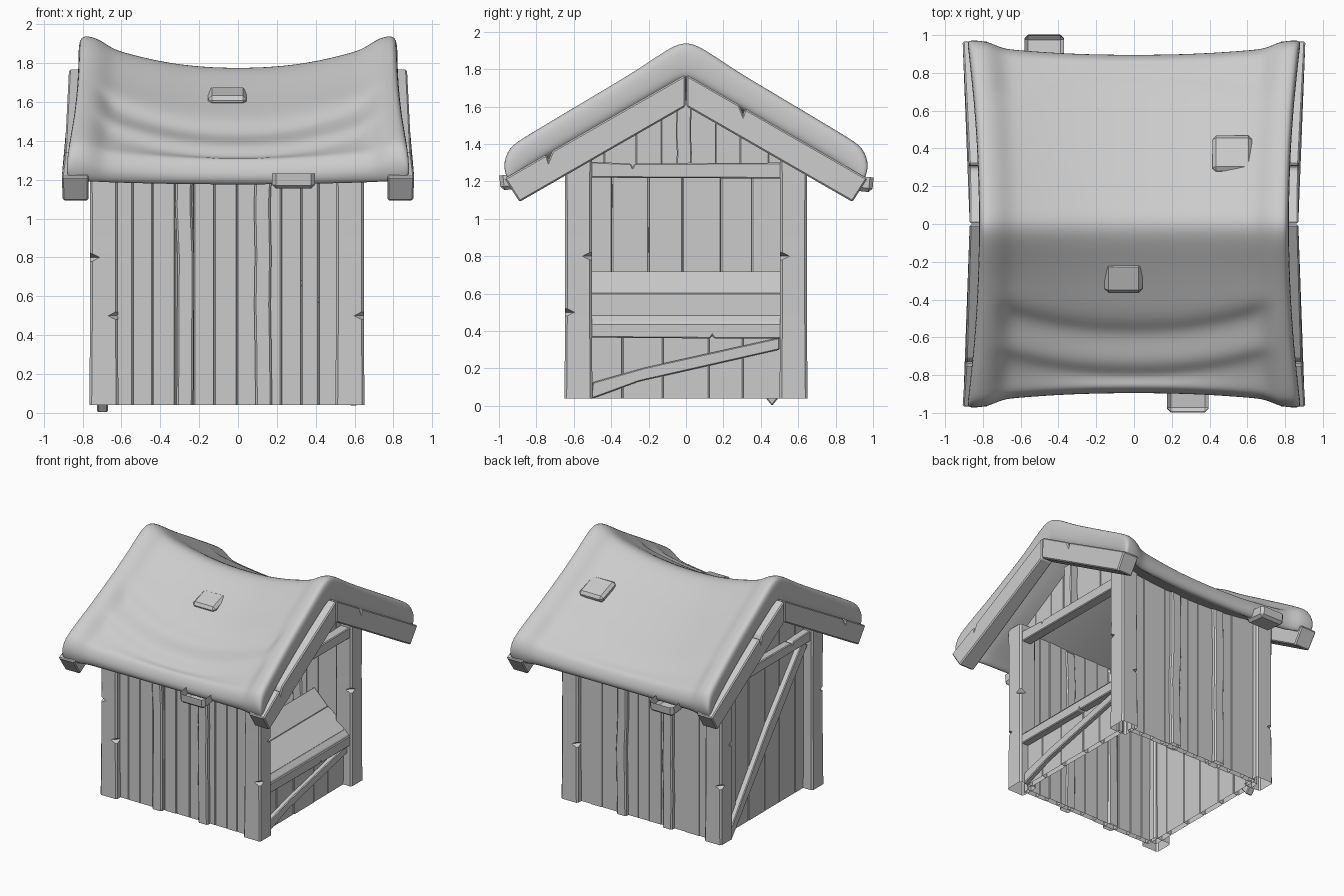
import bpy, bmesh, math, random
from mathutils import Vector

random.seed(4)
cube = bpy.data.objects.get("Cube")
if cube:
    bpy.data.objects.remove(cube, do_unlink=True)

grey = bpy.data.materials.new("weathered grey")
grey.use_nodes = True
tone = (0.6, 0.6, 0.6, 1)
grey.diffuse_color = tone
grey.node_tree.nodes["Principled BSDF"].inputs["Base Color"].default_value = tone
FLOOR = .04


def finish(name, bm, bevel=0.0):
    """Open the undersides on the ground, then make the object."""
    bmesh.ops.recalc_face_normals(bm, faces=bm.faces[:])
    under = [f for f in bm.faces if all(abs(v.co.z - FLOOR) < .001 for v in f.verts)]
    bmesh.ops.delete(bm, geom=under, context="FACES")
    mesh = bpy.data.meshes.new(name)
    bm.to_mesh(mesh)
    bm.free()
    mesh.materials.append(grey)
    ob = bpy.data.objects.new(name, mesh)
    bpy.context.collection.objects.link(ob)
    if bevel:
        mod = ob.modifiers.new("worn edges", "BEVEL")
        mod.width = bevel
        mod.segments = 1
    return ob


def boards(name, outlines, axis, a, b, bevel=0.006, jitter=0.0):
    """Extrude flat outlines from a to b along the x or y axis."""
    bm = bmesh.new()
    for outline in outlines:
        d = random.uniform(-jitter, jitter)
        rings = []
        for depth in (a + d, b + d):
            rings.append([bm.verts.new((depth, h, v) if axis == "x" else (h, depth, v))
                          for h, v in outline])
        bm.faces.new(rings[0])
        bm.faces.new(rings[1][::-1])
        n = len(outline)
        for i in range(n):
            j = (i + 1) % n
            bm.faces.new((rings[0][i], rings[0][j], rings[1][j], rings[1][i]))
    return finish(name, bm, bevel)


def plank_row(lo, hi, n, top):
    """Outlines of n uneven upright planks, with top given as a function."""
    step = (hi - lo) / n
    cuts = [lo] + [lo + step * i + random.uniform(-.15, .15) * step
                   for i in range(1, n)] + [hi]
    row = []
    for p, q in zip(cuts, cuts[1:]):
        p, q = p + .001, q - .001
        m = 0 if p < 0 < q else (p + q) / 2
        row.append([(p, FLOOR), (q, FLOOR), (q, top(q)), (m, top(m)), (p, top(p))])
    return row


def crooked(c, w, z0, z1, wob=0.007):
    """Outline of a hand-cut upright that wavers a little."""
    n = 5
    mids = [(c + random.uniform(-wob, wob), z0 + (z1 - z0) * i / n) for i in range(n + 1)]
    return [(x - w / 2, z) for x, z in mids] + [(x + w / 2, z) for x, z in mids[::-1]]


def gable(y):
    return 1.72 - .575 * abs(y)


# Long walls with cover battens
for side, label in ((-1, "front"), (1, "back")):
    boards(label + "_wall", plank_row(-.64, .53, 11, lambda x: 1.35),
           "y", side * .56, side * .603, .004, .003)
    boards(label + "_battens", [crooked(x, .085, FLOOR, 1.33) for x in (-.275, .13)],
           "y", side * .55, side * .635, .01)

# End wall, upper gable and low panel under the counter
boards("left_wall", plank_row(-.57, .57, 6, gable), "x", -.685, -.642, .004, .003)
upper = [[(y, max(z, 1.25)) for y, z in plank] for plank in plank_row(-.57, .57, 8, gable)]
boards("right_gable", upper, "x", .52, .56, .004, .003)
boards("right_low_panel", plank_row(-.52, .52, 5, lambda y: .42),
       "x", .54, .58, .004, .003)


# Corner posts: bowed square tubes, each with two nicked corners
def post(name, cx, cy, nicks):
    bm = bmesh.new()
    heights = [(FLOOR, 1), (.3, .97), (.9, .95), (1.36, .97)]
    for z, _ in nicks:
        heights += [(z - .02, .955), (z, .955), (z + .02, .955)]
    rings = []
    for z, grow in sorted(heights):
        ring = []
        w = .075 * grow
        for sx, sy in ((-1, -1), (1, -1), (1, 1), (-1, 1)):
            cut = w - (.05 if (z, (sx, sy)) in nicks else .012)
            ends = [(cut, w), (w, cut)]
            if sx == sy:
                ends.reverse()
            ring += [bm.verts.new((cx + sx * ex, cy + sy * ey, z)) for ex, ey in ends]
        rings.append(ring)
    for r, q in zip(rings, rings[1:]):
        for i in range(8):
            j = (i + 1) % 8
            bm.faces.new((r[i], r[j], q[j], q[i]))
    bm.faces.new(rings[-1])
    finish(name, bm)


post("right_front_post", .576, -.575, [(.5, (1, -1)), (.8, (1, 1))])
post("right_back_post", .576, .575, [(.8, (1, -1)), (.5, (-1, 1))])
post("left_front_post", -.69, -.575, [(.5, (1, -1)), (.8, (-1, -1))])
post("left_back_post", -.69, .575, [(.5, (-1, 1)), (.8, (-1, -1))])

# Lintels, king post, counter beam and braces
lintel = [(-.52, 1.22), (.52, 1.215), (.52, 1.3), (-.275, 1.295),
          (-.285, 1.275), (-.295, 1.295), (-.52, 1.305)]
boards("right_lintel", [lintel], "x", .55, .63)
boards("left_lintel", [lintel], "x", -.74, -.67)
boards("king_post", [crooked(-.01, .08, 1.28, 1.64, .004)], "x", .55, .62)
boards("counter_beam", [[(-.52, .365), (.13, .36), (.14, .375), (.15, .36), (.52, .36),
                         (.52, .44), (-.52, .44)]], "x", .55, .635)
boards("counter_ledge", [[(.54, .43), (.63, .43), (.62, .45), (.59, .48), (.54, .48)]],
       "y", -.52, .52, 0)
boards("right_brace", [[(-.51, .035), (-.25, .13), (.5, .3), (.5, .365),
                        (-.22, .205), (-.5, .125)]], "x", .575, .615)
boards("left_brace", [[(.42, .05), (.46, 0), (.5, .05), (0, .72), (-.44, 1.24),
                       (-.5, 1.19), (-.07, .66)]], "x", -.725, -.67)

# Display planks inside the opening, rising towards the back
for name, x, z, run in (("lower", .59, .48, .18), ("upper", .41, .6, .12)):
    boards(name + "_display_plank",
           [[(x, z), (x - run, z + .12), (x - run - .012, z + .098), (x - .012, z - .022)]],
           "y", -.55, .55, .003)

# Barge boards, widening outwards to the eaves
for sx in (-1, 1):
    for sy in (-1, 1):
        edge = [(.003, 1.77), (.003, 1.6), (.89, 1.09), (.97, 1.215)]
        nick = .3 if sy > 0 else .73
        edge += [(nick + d, 1.77 - .57 * nick - dip)
                 for d, dip in ((.015, .009), (.005, .04), (-.015, -.009))]
        label = ("left" if sx < 0 else "right") + ("_front" if sy < 0 else "_back")
        ob = boards(label + "_barge_board", [[(sy * y, z) for y, z in edge]],
                    "x", sx * .77, sx * .87, .012)
        for v in ob.data.vertices:
            if abs(v.co.x) > .8:
                v.co.x += sx * .04 * v.co.y ** 2

# Thick sagging roof: y, height offset, and downhill drift of layer edges at mid-span
front_slope = [(0, -.005, 0), (.08, .015, 0), (.2, .005, 0), (.3, 0, .06),
               (.385, .01, .16), (.435, -.035, .165), (.54, -.02, .15), (.64, .01, .16),
               (.69, -.035, .165), (.9, -.01, .02), (.95, -.01, 0), (.985, -.08, 0)]
back_slope = [(0, -.005, 0), (.08, .015, 0), (.2, .005, 0), (.3, 0, 0),
              (.385, 0, 0), (.435, 0, 0), (.54, 0, .08), (.64, .005, .15),
              (.69, -.015, .16), (.9, -.01, .02), (.95, -.01, 0), (.985, -.08, 0)]


def roof_section(x):
    s = max(0, 1 - abs(x / .8) ** 2.3)
    inner = 1 if abs(x) < .72 else 0
    top_row, low_row = [], []
    for sy, pts in ((-1, front_slope[:0:-1]), (1, back_slope)):
        for y, off, drift in pts:
            if drift and not inner:
                off = 0
            sag = s * (.15 - .1 * y)
            slide = drift * s
            yy = y * (1 - .03 * inner - .05 * s)
            xx = x * (.955 + .075 * y * y)
            z = 1.96 - .6 * (y + slide) + off
            low_z = 1.755 - .575 * y * .96 - sag * .85
            if y > .94:
                low_z -= .03 * (1 - s)
            top = Vector((xx, sy * (yy + slide), z - sag - inner * .025))
            low = Vector((xx, sy * yy * .96, low_z))
            if abs(x) > .84:
                mid = (top + low) / 2
                top, low = top.lerp(mid, .3), low.lerp(mid, .3)
            top_row.append(top)
            low_row.append(low)
    return top_row + low_row[::-1]


half = [.2, .4, .6, .68, .75, .83, .86]
bm = bmesh.new()
rings = [[bm.verts.new(p) for p in roof_section(x)]
         for x in [-h for h in half[::-1]] + [0] + half]
n = len(rings[0])
for r, q in zip(rings, rings[1:]):
    for i in range(n):
        j = (i + 1) % n
        bm.faces.new((r[i], r[j], q[j], q[i]))
for r in (rings[0], rings[-1]):
    for i in range(n // 2 - 1):
        bm.faces.new((r[i], r[i + 1], r[n - 2 - i], r[n - 1 - i]))
roof = finish("roof", bm)
sub = roof.modifiers.new("soft thatch", "SUBSURF")
sub.levels = sub.render_levels = 2
for poly in roof.data.polygons:
    poly.use_smooth = True

# Wooden pegs poking out of the roof and eaves
pegs = (("front_roof_peg", (-.055, -.28, 1.63), (.2, .17, .05), 19),
        ("back_roof_peg", (.52, .37, 1.635), (.21, .2, .06), -20),
        ("front_eave_peg", (.285, -.91, 1.2), (.22, .17, .08), 6),
        ("back_eave_peg", (-.475, .91, 1.19), (.21, .18, .08), -6))
for name, loc, size, tilt in pegs:
    bm = bmesh.new()
    bmesh.ops.create_cube(bm, size=1)
    for v in bm.verts:
        v.co = Vector((v.co.x * size[0], v.co.y * size[1], v.co.z * size[2]))
    peg = finish(name, bm, .02)
    peg.location = loc
    peg.rotation_euler.x = math.radians(tilt)
